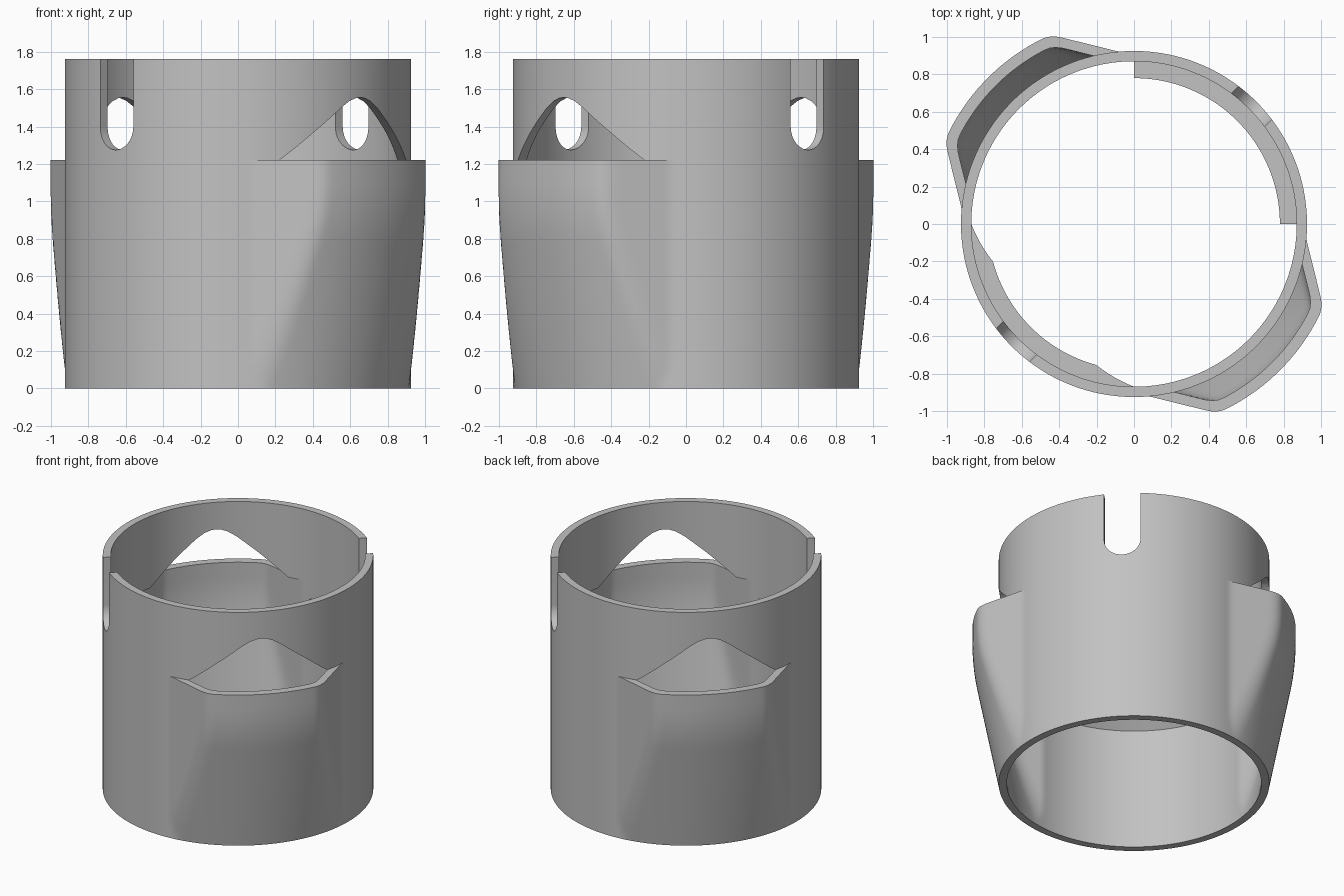
import bpy, bmesh
from math import radians, degrees, cos, sin, pi

if "Cube" in bpy.data.objects:
    bpy.data.objects.remove(bpy.data.objects["Cube"], do_unlink=True)

R_OUT, R_IN, LIP, TOP = 0.925, 0.87, 1.22, 1.76
SEG = 240

grey = bpy.data.materials.new("plain grey")
grey.use_nodes = True
grey.diffuse_color = (0.54, 0.54, 0.54, 1)
grey.node_tree.nodes["Principled BSDF"].inputs["Base Color"].default_value = (0.54, 0.54, 0.54, 1)


def make(name, bm):
    bmesh.ops.recalc_face_normals(bm, faces=bm.faces)
    mesh = bpy.data.meshes.new(name)
    bm.to_mesh(mesh)
    bm.free()
    mesh.materials.append(grey)
    ob = bpy.data.objects.new(name, mesh)
    bpy.context.collection.objects.link(ob)
    return ob


def select(ob):
    bpy.ops.object.select_all(action="DESELECT")
    ob.select_set(True)
    bpy.context.view_layer.objects.active = ob


def smooth(ob):
    select(ob)
    bpy.ops.object.shade_smooth_by_angle(angle=radians(30))


def smooth_min(a, b, k):
    h = max(k - abs(a - b), 0) / k
    return min(a, b) - h * h * k / 4


def bulge(theta, z, base, flank, inset):
    """Radius of a wall with two opposite bulges that taper to the foot."""
    phi = abs((degrees(theta) - 135 + 90) % 180 - 90)
    arc = smooth_min(1.105, R_OUT + 0.19 * z, 0.03) - inset
    if phi > 45:
        return base
    return max(base, smooth_min(arc, flank / cos(radians(59 - phi)), 0.04))


def outer(t, z):
    return bulge(t, z, R_OUT, 0.874, 0)


def inner(t, z):
    return bulge(t, z, R_IN, 0.82, 0.06)


def loft(name, rings):
    """Closed ring-shaped solid from (radius function, height) loops."""
    bm = bmesh.new()
    angles = [2 * pi * i / SEG for i in range(SEG)]
    loops = [[bm.verts.new((f(t, z) * cos(t), f(t, z) * sin(t), z)) for t in angles]
             for f, z in rings]
    for a, b in zip(loops, loops[1:] + loops[:1]):
        for i in range(SEG):
            j = (i + 1) % SEG
            bm.faces.new((a[i], a[j], b[j], b[i]))
    return make(name, bm)


def prism(name, profile, angle):
    """Radial cutter: (sideways, height) profile pushed through the wall."""
    bm = bmesh.new()
    c, s = cos(radians(angle)), sin(radians(angle))
    ends = [[bm.verts.new((r * c - t * s, r * s + t * c, z)) for t, z in profile]
            for r in (0.5, 1.3)]
    n = len(profile)
    for e in ends:
        bm.faces.new(e)
    for i in range(n):
        j = (i + 1) % n
        bm.faces.new((ends[0][i], ends[0][j], ends[1][j], ends[1][i]))
    ob = make(name, bm)
    ob.hide_render = True
    return ob


# Lower body with two hollow tapered bulges ending in an open lip
heights = [LIP * i / 32 for i in range(33)]
body = loft("lower_body", [(outer, z) for z in heights] + [(inner, z) for z in reversed(heights)])
smooth(body)

# Upper collar
wall_out = lambda t, z: R_OUT
wall_in = lambda t, z: R_IN
collar = loft("upper_collar", [(wall_out, LIP), (wall_out, TOP), (wall_in, TOP), (wall_in, LIP)])

# Pointed windows over the bulges, and round-bottomed slots between them
half = [(0.503, 1.2), (0.479, LIP), (0.307, 1.365), (0.137, 1.5), (0.08, 1.536), (0.035, 1.552)]
window = half + [(0, 1.556)] + [(-t, z) for t, z in reversed(half)]
slot = [(0.125 * cos(a), 1.4 + 0.125 * sin(a)) for a in (-pi + pi * i / 20 for i in range(21))]
slot += [(0.125, 1.9), (-0.125, 1.9)]
for profile, angle in ((window, -45), (window, 135), (slot, 45), (slot, 225)):
    cutter = prism("cutter", profile, angle)
    select(collar)
    mod = collar.modifiers.new("cut", "BOOLEAN")
    mod.operation, mod.solver, mod.object = "DIFFERENCE", "EXACT", cutter
    bpy.ops.object.modifier_apply(modifier=mod.name)
    bpy.data.objects.remove(cutter, do_unlink=True)
smooth(collar)


def ledge(name, start, ramp):
    """Quarter-turn inner ledge with a sloped underside; ramp softens its ends."""
    bm = bmesh.new()
    steps = 60
    rows = []
    for i in range(steps + 1):
        d = 90 * i / steps
        r = 0.78
        if ramp:
            r = R_IN - 0.09 * min(1, min(d, 90 - d) / ramp)
        t = radians(start + d)
        section = [(0.885, 0.9), (r, 0.9 + R_IN - r + 0.01), (r, 1.1), (0.885, 1.1)]
        rows.append([bm.verts.new((q * cos(t), q * sin(t), z)) for q, z in section])
    for a, b in zip(rows, rows[1:]):
        for k in range(4):
            m = (k + 1) % 4
            bm.faces.new((a[k], a[m], b[m], b[k]))
    bm.faces.new(rows[0])
    bm.faces.new(rows[-1])
    smooth(make(name, bm))


# Inner ledges: one square-ended, one ramped
ledge("square_ledge", 0, 0)
ledge("ramped_ledge", 180, 15)
